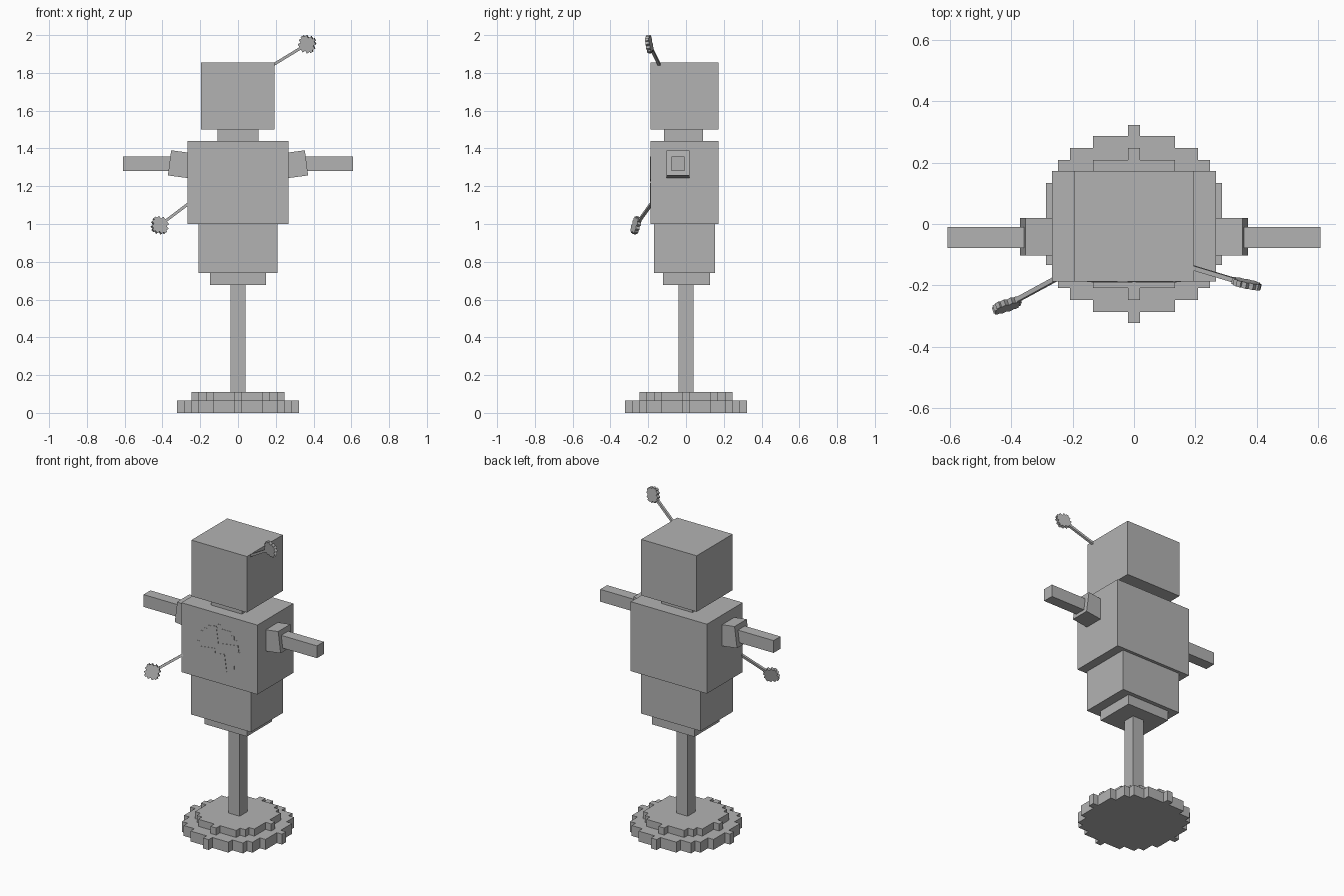
import bpy, math
from mathutils import Vector, Matrix

if "Cube" in bpy.data.objects:
    bpy.data.objects.remove(bpy.data.objects["Cube"])

grey = bpy.data.materials.new("plain grey")
grey.diffuse_color = (0.45, 0.45, 0.45, 1)
grey.use_nodes = True
grey.node_tree.nodes["Principled BSDF"].inputs["Base Color"].default_value = grey.diffuse_color


def make(name, verts, faces, matrix=None):
    mesh = bpy.data.meshes.new(name)
    mesh.from_pydata(verts, [], faces)
    mesh.materials.append(grey)
    obj = bpy.data.objects.new(name, mesh)
    bpy.context.collection.objects.link(obj)
    if matrix is not None:
        obj.matrix_world = matrix
    return obj


def prism(name, outline, z0, z1, matrix=None):
    """Extrude a counter-clockwise xy outline from z0 to z1."""
    n = len(outline)
    verts = [(x, y, z) for z in (z0, z1) for x, y in outline]
    faces = [tuple(reversed(range(n))), tuple(range(n, 2 * n))]
    faces += [(i, (i + 1) % n, n + (i + 1) % n, n + i) for i in range(n)]
    return make(name, verts, faces, matrix)


def box(name, x0, x1, y0, y1, z0, z1, matrix=None):
    return prism(name, [(x0, y0), (x1, y0), (x1, y1), (x0, y1)], z0, z1, matrix)


def stepped_disc(steps, scale=1.0):
    """Blocky circle from corner points (x, y) of one quadrant, going up from the x axis."""
    quad = []
    for i, (x, y) in enumerate(steps):
        quad.append((x, y))
        if i + 1 < len(steps):
            quad.append((steps[i + 1][0], y))
    out = []
    for k in range(4):
        c, s = [(1, 0), (0, 1), (-1, 0), (0, -1)][k]
        out += [((c * x - s * y) * scale, (s * x + c * y) * scale) for x, y in quad]
    return out


# Blocky two-tier base
LARGE = [(.322, .02), (.286, .133), (.247, .208), (.208, .247), (.133, .286), (.02, .322)]
SMALL = [(.247, .02), (.208, .133), (.17, .17), (.133, .208), (.02, .247)]
prism("base_lower", stepped_disc(LARGE), 0, .066)
prism("base_upper", stepped_disc(SMALL), .066, .111)

# Central body stack
box("pole", -.039, .039, -.039, .039, .111, .677)
box("waist_plate", -.148, .148, -.122, .127, .677, .74)
box("hips", -.21, .21, -.17, .153, .74, 1.0)
box("torso", -.267, .267, -.187, .172, 1.0, 1.44)
box("neck", -.108, .108, -.116, .09, 1.44, 1.5)
box("head", -.196, .193, -.187, .173, 1.5, 1.855)

# Shoulders tilted outward, with straight arms
for side, label in ((-1, "left"), (1, "right")):
    tilt = Matrix.Translation((side * .305, -.042, 1.316)) @ Matrix.Rotation(-side * math.radians(7.5), 4, 'Y')
    box(label + "_shoulder", -.058, .058, -.061, .061, -.067, .067, tilt)
    x0, x1 = sorted((side * .34, side * .608))
    box(label + "_arm", x0, x1, -.078, -.009, 1.28, 1.358)

# Chest dial: thin blocky plate with four pinwheel vanes
face = Matrix.Translation((0, -.187, 1.22)) @ Matrix.Rotation(math.radians(90), 4, 'X')
prism("chest_dial", stepped_disc(SMALL, .62), -.001, .002, face)
for k in range(4):
    turn = face @ Matrix.Rotation(math.radians(90 * k + 8), 4, 'Z')
    box("dial_vane", .03, .14, 0, .035, .001, .004, turn)


# Thin rods ending in flat blocky knobs
def knob_rod(name, start, centre):
    a, b = Vector(start), Vector(centre)
    along = (b - a).normalized()
    normal = Vector((0, -1, 0))
    normal = (normal - along * normal.dot(along)).normalized()
    side = normal.cross(along)
    m = Matrix((along, side, normal)).transposed().to_4x4()
    m.translation = b
    length = (b - a).length
    box(name + "_rod", -length - .015, -.03, -.0075, .0075, -.0075, .0075, m)
    steps = [(.05, .008), (.042, .025), (.025, .042), (.008, .05)]
    prism(name + "_knob", stepped_disc(steps), -.01, .01, m)


knob_rod("head_antenna", (.19, -.142, 1.845), (.366, -.195, 1.952))
knob_rod("body_lever", (-.263, -.183, 1.107), (-.414, -.265, .993))
